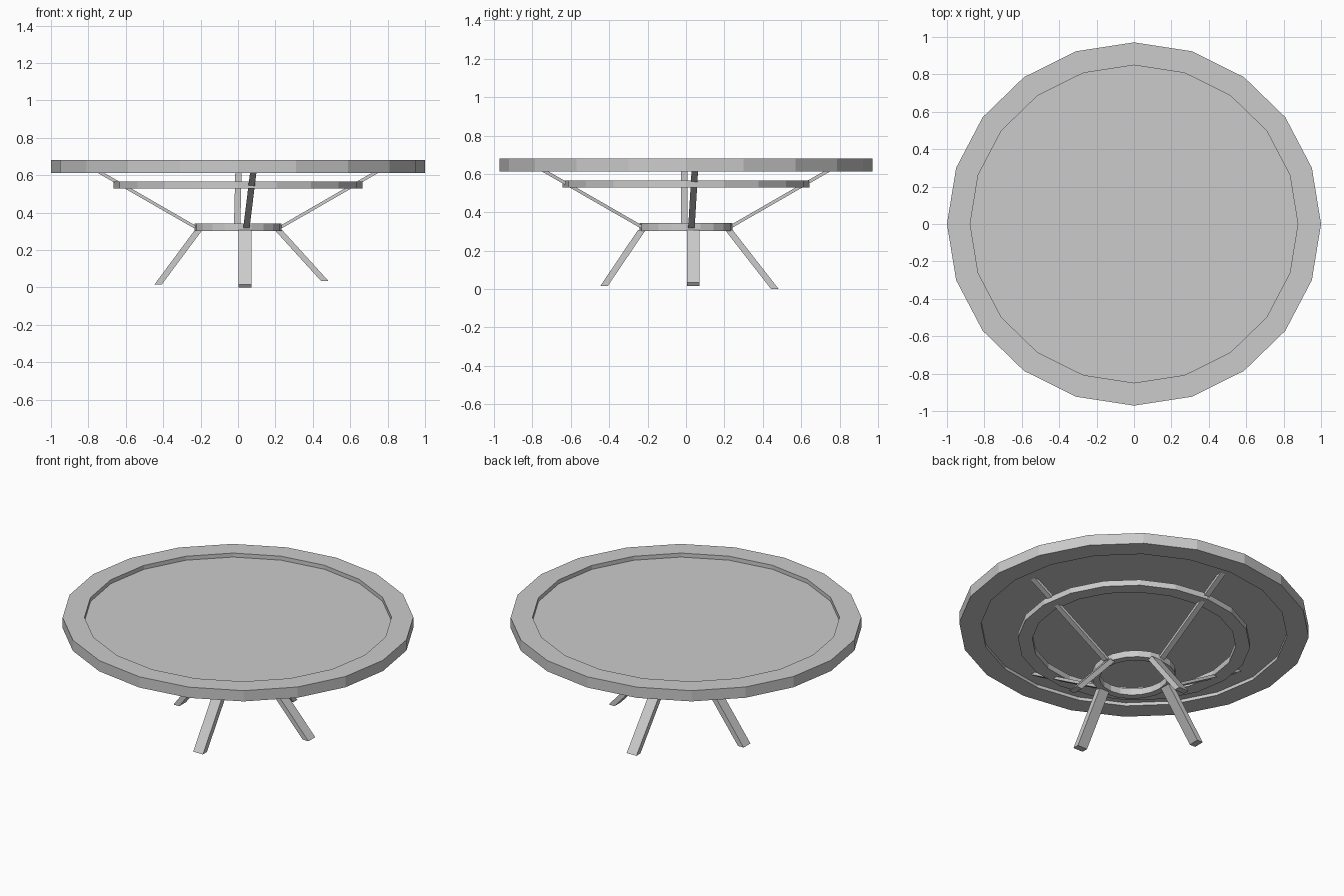
import bpy, bmesh, math

if "Cube" in bpy.data.objects:
    bpy.data.objects.remove(bpy.data.objects["Cube"])

SIDES = 20


def make_object(name, verts, faces):
    mesh = bpy.data.meshes.new(name)
    mesh.from_pydata(verts, [], faces)
    bm = bmesh.new()
    bm.from_mesh(mesh)
    bmesh.ops.recalc_face_normals(bm, faces=bm.faces)
    bm.to_mesh(mesh)
    bm.free()
    obj = bpy.data.objects.new(name, mesh)
    bpy.context.collection.objects.link(obj)
    return obj


def loop(rx, ry, z):
    return [(rx * math.cos(math.tau * i / SIDES), ry * math.sin(math.tau * i / SIDES), z)
            for i in range(SIDES)]


def ring(name, outer, inner, z0, z1):
    """Flat-sided elliptical band with a rectangular section."""
    loops = [loop(*outer, z0), loop(*outer, z1), loop(*inner, z1), loop(*inner, z0)]
    verts = [v for l in loops for v in l]
    faces = []
    for k in range(4):
        a, b = k * SIDES, (k + 1) % 4 * SIDES
        for i in range(SIDES):
            j = (i + 1) % SIDES
            faces.append((a + i, a + j, b + j, b + i))
    return make_object(name, verts, faces)


def disc(name, radii, z0, z1):
    n = SIDES
    faces = [tuple(range(n)), tuple(range(n, 2 * n))]
    faces += [(i, (i + 1) % n, n + (i + 1) % n, n + i) for i in range(n)]
    return make_object(name, loop(*radii, z0) + loop(*radii, z1), faces)


def bar(name, axis, sign, low, high):
    """Slanted bar with level ends; each end is (r_in, r_out, side_min, side_max, z)."""
    verts = []
    for r0, r1, s0, s1, z in (low, high):
        for r, s in ((r0, s0), (r1, s0), (r1, s1), (r0, s1)):
            verts.append((sign * r, s, z) if axis == 'x' else (s, sign * r, z))
    faces = [(0, 1, 2, 3), (4, 5, 6, 7)]
    faces += [(i, (i + 1) % 4, 4 + (i + 1) % 4, 4 + i) for i in range(4)]
    return make_object(name, verts, faces)


# Table top: raised rim and recessed panel
ring("top_rim", (1.0, 0.971), (0.876, 0.849), 0.613, 0.68)
disc("top_panel", (0.876, 0.849), 0.633, 0.655)

# Support hoops
ring("upper_hoop", (0.665, 0.643), (0.583, 0.563), 0.53, 0.566)
ring("hub_hoop", (0.232, 0.243), (0.19, 0.2), 0.302, 0.343)

# Splayed legs: name, axis, direction, foot height, top radius
for name, axis, sign, foot, top in (
        ("front_leg", 'y', -1, 0.015, 0.21), ("back_leg", 'y', 1, 0.0, 0.203),
        ("left_leg", 'x', -1, 0.015, 0.19), ("right_leg", 'x', 1, 0.035, 0.195)):
    bar(name, axis, sign, (0.408 if sign < 0 else 0.443, 0.447 if sign < 0 else 0.483,
                           0.004, 0.071, foot),
        (top, top + 0.04, 0.004, 0.071, 0.308))

# Struts from hub to panel: sideways start at the bottom and at the top
for name, axis, sign, s_low, s_high in (
        ("front_strut", 'y', -1, 0.028, 0.067), ("back_strut", 'y', 1, -0.022, -0.014),
        ("left_strut", 'x', -1, -0.025, -0.025), ("right_strut", 'x', 1, 0.011, 0.03)):
    bar(name, axis, sign, (0.205, 0.238, s_low, s_low + 0.034, 0.318),
        (0.755, 0.79, s_high, s_high + 0.034, 0.635))
